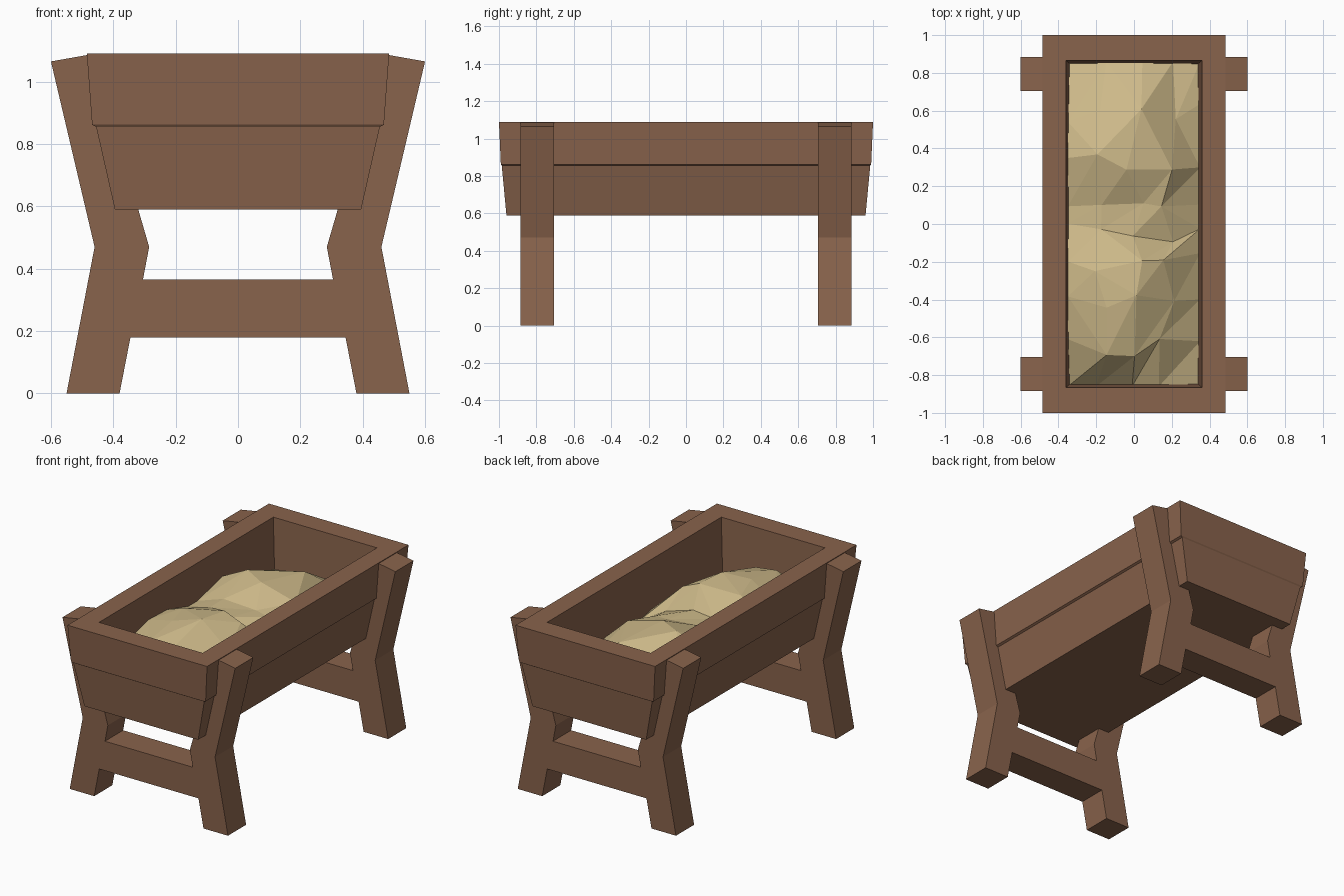
import bpy, bmesh, math, random

random.seed(4)
cube = bpy.data.objects.get("Cube")
if cube:
    bpy.data.objects.remove(cube)


def make_material(name, colour):
    mat = bpy.data.materials.new(name)
    mat.use_nodes = True
    mat.diffuse_color = colour
    bsdf = next(n for n in mat.node_tree.nodes if n.type == "BSDF_PRINCIPLED")
    bsdf.inputs["Base Color"].default_value = colour
    bsdf.inputs["Roughness"].default_value = 0.9
    return mat


wood = make_material("brown wood", (0.25, 0.125, 0.072, 1))
straw = make_material("pale straw", (0.61, 0.485, 0.25, 1))


def finish(bm, name, mat):
    bmesh.ops.recalc_face_normals(bm, faces=bm.faces)
    mesh = bpy.data.meshes.new(name)
    bm.to_mesh(mesh)
    bm.free()
    mesh.materials.append(mat)
    obj = bpy.data.objects.new(name, mesh)
    bpy.context.collection.objects.link(obj)
    return obj


# Trough: rectangular rings lofted up the outside, over the rim and down inside
rings = [
    (0.395, 0.96, 0.59),
    (0.455, 0.985, 0.855),
    (0.468, 0.99, 0.862),
    (0.485, 1.0, 1.09),
    (0.36, 0.865, 1.09),
    (0.335, 0.845, 0.66),
]
bm = bmesh.new()
loops = [[bm.verts.new((sx * x, sy * y, z))
          for sx, sy in ((-1, -1), (1, -1), (1, 1), (-1, 1))]
         for x, y, z in rings]
for low, high in zip(loops, loops[1:]):
    for i in range(4):
        j = (i + 1) % 4
        bm.faces.new((low[i], low[j], high[j], high[i]))
bm.faces.new(loops[0])
bm.faces.new(loops[-1])
finish(bm, "trough", wood)

# End frames: pair of bent legs joined by a crossbar, one mirrored profile
half = [(0.345, 0.18), (0.38, 0), (0.55, 0), (0.46, 0.47), (0.6, 1.065),
        (0.47, 1.088), (0.40, 0.8), (0.32, 0.59), (0.285, 0.47), (0.305, 0.365)]
profile = half + [(-x, z) for x, z in reversed(half)]


def leg_frame(name, y, depth):
    bm = bmesh.new()
    face = bm.faces.new([bm.verts.new((x, y, z)) for x, z in profile])
    out = bmesh.ops.extrude_face_region(bm, geom=[face])
    for v in out["geom"]:
        if isinstance(v, bmesh.types.BMVert):
            v.co.y += depth
    finish(bm, name, wood)


leg_frame("front_leg_frame", -0.885, 0.18)
leg_frame("back_leg_frame", 0.705, 0.18)

# Straw: coarse faceted heap with two mounds and a dip between them
ridge = [(-0.86, 0.79), (-0.66, 0.95), (-0.42, 1.02), (-0.2, 1.01),
         (-0.04, 0.93), (0.12, 0.93), (0.32, 1.01), (0.58, 0.94), (0.86, 0.8)]


def heap_height(x, y):
    for (y0, z0), (y1, z1) in zip(ridge, ridge[1:]):
        if y <= y1:
            crest = z0 + (z1 - z0) * (y - y0) / (y1 - y0)
            break
    else:
        crest = ridge[-1][1]
    side = abs(x + 0.06) / 0.35
    drop = 0.15 if x > -0.06 else 0.12
    return crest - drop * side ** 2 * (crest - 0.68) / 0.3


bm = bmesh.new()
columns, rows = 5, len(ridge)
grid = []
for r, (y, _) in enumerate(ridge):
    row = []
    for c in range(columns):
        x = -0.35 + 0.7 * c / (columns - 1)
        px, py, lift = x, y, 0
        if 0 < c < columns - 1:
            px += random.uniform(-0.05, 0.05)
            lift = random.uniform(-0.025, 0.025)
        if 0 < r < rows - 1:
            py += random.uniform(-0.06, 0.06)
        row.append(bm.verts.new((px, py, heap_height(px, y) + lift)))
    grid.append(row)
for r in range(rows - 1):
    for c in range(columns - 1):
        a, b = grid[r][c], grid[r][c + 1]
        d, e = grid[r + 1][c + 1], grid[r + 1][c]
        if random.random() < 0.5:
            tris = ((a, b, d), (a, d, e))
        else:
            tris = ((a, b, e), (b, d, e))
        for t in tris:
            bm.faces.new(t)
finish(bm, "straw_heap", straw)
